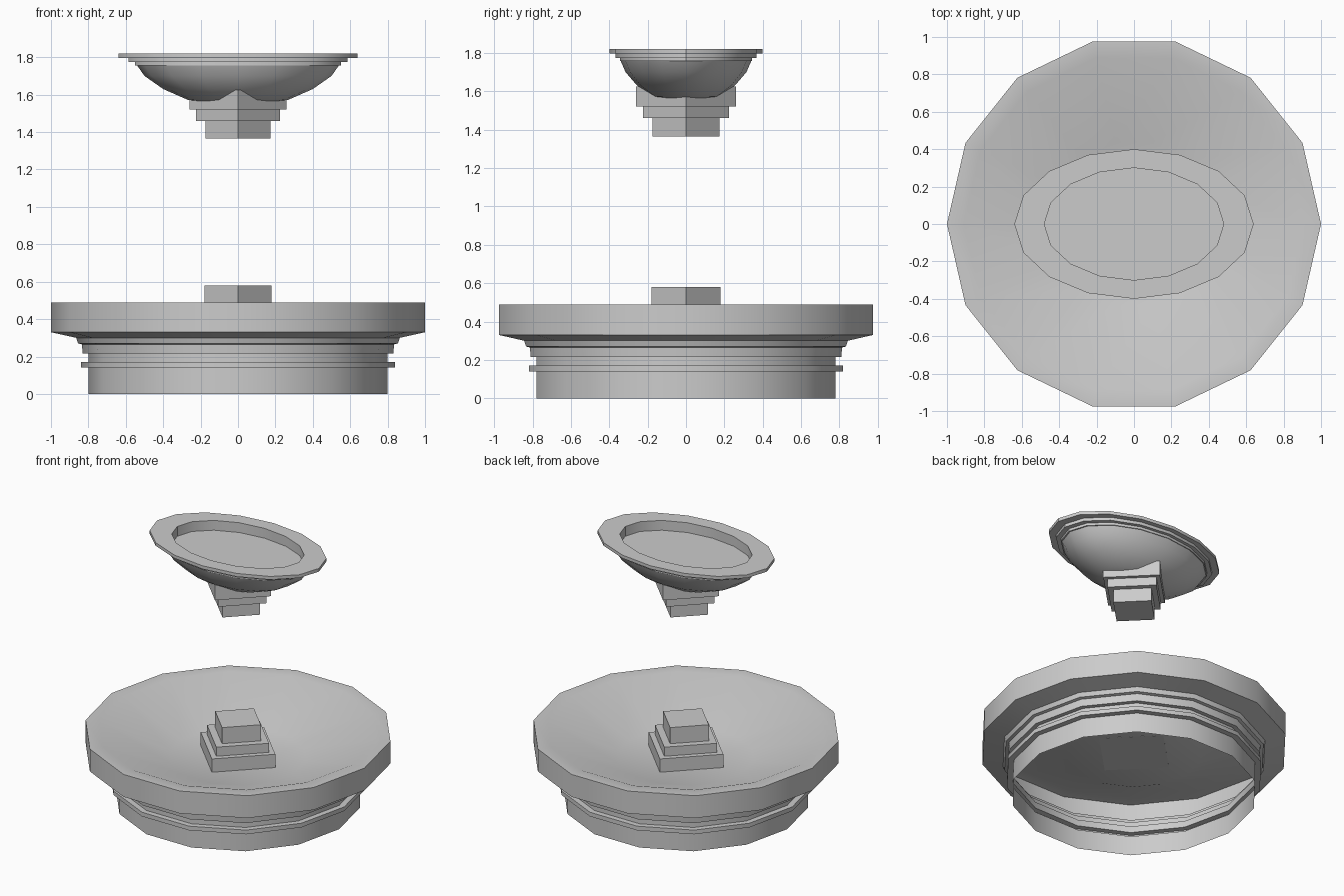
import bpy, bmesh
from math import cos, sin, tau, radians

if "Cube" in bpy.data.objects:
    bpy.data.objects.remove(bpy.data.objects["Cube"])


def finish(name, bm):
    mesh = bpy.data.meshes.new(name)
    bmesh.ops.recalc_face_normals(bm, faces=bm.faces)
    bm.to_mesh(mesh)
    bm.free()
    ob = bpy.data.objects.new(name, mesh)
    bpy.context.collection.objects.link(ob)
    bpy.ops.object.select_all(action='DESELECT')
    ob.select_set(True)
    bpy.context.view_layer.objects.active = ob
    bpy.ops.object.shade_smooth_by_angle(angle=radians(30))
    return ob


def lathe(name, profile, sides, cap_start=False, cap_end=False):
    """Sweep (x radius, y radius, z) rings around the z axis."""
    bm = bmesh.new()
    rings = [[bm.verts.new((rx * cos(tau * i / sides), ry * sin(tau * i / sides), z))
              for i in range(sides)] for rx, ry, z in profile]
    for a, b in zip(rings, rings[1:]):
        for i in range(sides):
            j = (i + 1) % sides
            bm.faces.new((a[i], a[j], b[j], b[i]))
    if cap_start:
        bm.faces.new(rings[0])
    if cap_end:
        bm.faces.new(rings[-1])
    return finish(name, bm)


def stepped_column(name, steps):
    """Stack of square blocks turned 45 degrees: (radius, bottom, top)."""
    profile = []
    for r, z0, z1 in steps:
        profile += [(r, r, z0), (r, r, z1)]
    return lathe(name, profile, 4, True, True)


# Fourteen-sided basin: open-bottomed shell with stepped mouldings
basin = [(0.80, 0), (0.80, 0.14), (0.84, 0.14), (0.84, 0.17), (0.80, 0.17),
         (0.80, 0.215), (0.83, 0.215), (0.835, 0.265), (0.855, 0.27),
         (0.865, 0.30), (1.0, 0.33), (1.0, 0.49), (0.91, 0.49), (0.445, 0.305)]
lathe("basin", [(r, r, z) for r, z in basin], 14, cap_end=True)

# Stepped plinth rising from the basin floor
stepped_column("lower_plinth", [(0.295, 0.304, 0.40), (0.245, 0.40, 0.465), (0.18, 0.465, 0.58)])

# Inverted stepped block carrying the upper bowl
stepped_column("upper_support", [(0.175, 1.365, 1.46), (0.225, 1.46, 1.52), (0.26, 1.52, 1.625)])

# Sixteen-sided oval bowl with stepped rim and shallow recess
bowl = [(0.14, 0.09, 1.553), (0.27, 0.172, 1.573), (0.40, 0.255, 1.63),
        (0.50, 0.315, 1.70), (0.54, 0.34, 1.757), (0.55, 0.345, 1.757),
        (0.55, 0.345, 1.775), (0.585, 0.367, 1.775), (0.585, 0.367, 1.797),
        (0.64, 0.40, 1.797), (0.64, 0.40, 1.82), (0.48, 0.30, 1.82), (0.48, 0.30, 1.75)]
lathe("upper_bowl", bowl, 16, True, True)
